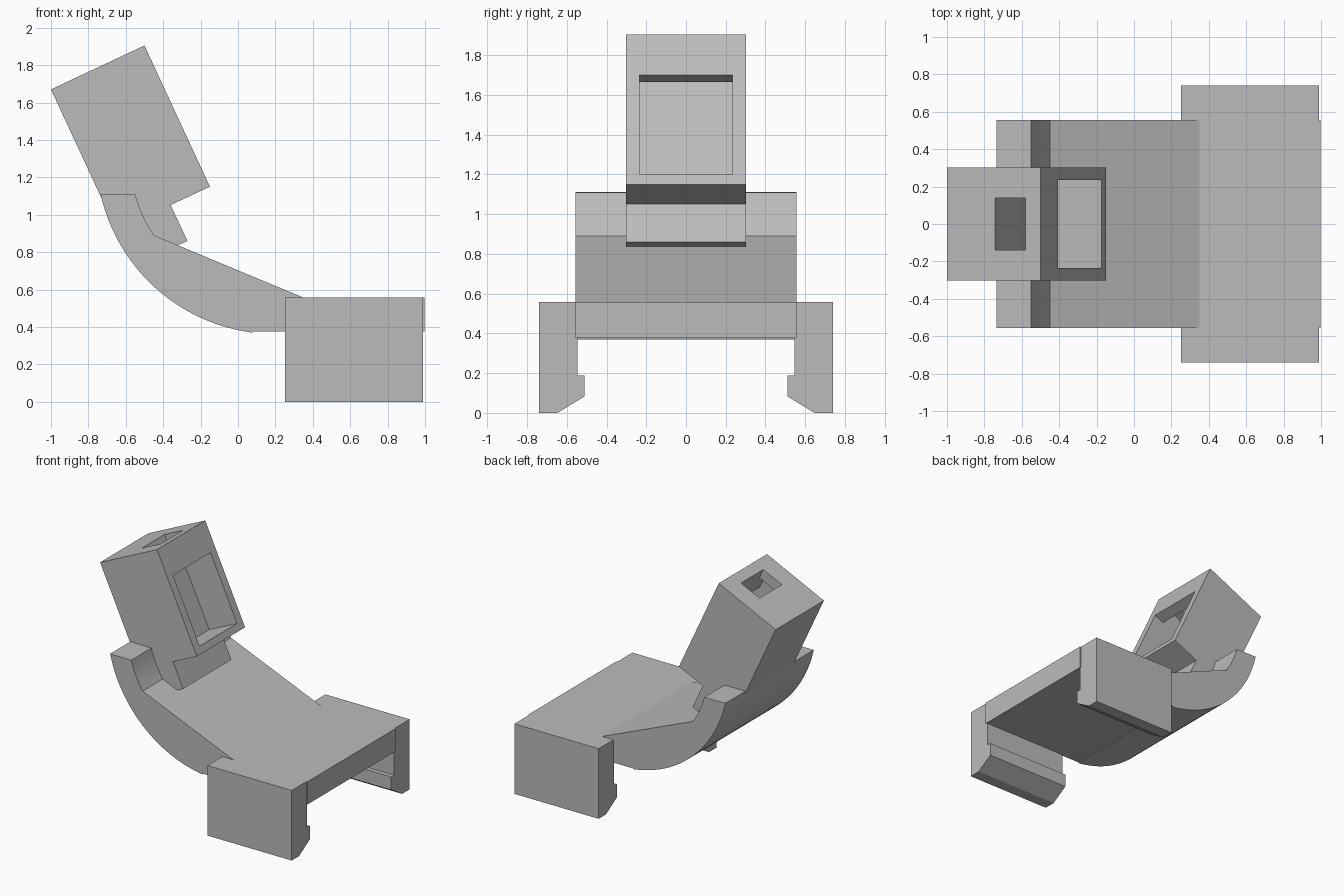
import bpy, math

cube = bpy.data.objects.get("Cube")
if cube:
    bpy.data.objects.remove(cube, do_unlink=True)

grey = bpy.data.materials.new("plain_grey")
grey.use_nodes = True
grey.diffuse_color = (0.5, 0.5, 0.5, 1)
grey.node_tree.nodes["Principled BSDF"].inputs["Base Color"].default_value = (0.5, 0.5, 0.5, 1)


def prism(name, profile, low, high, axis="Y"):
    """Extrude a closed (horizontal, z) profile along the X or Y axis."""
    def place(u, z, t):
        return (u, t, z) if axis == "Y" else (t, u, z)
    n = len(profile)
    verts = [place(u, z, t) for t in (low, high) for u, z in profile]
    faces = [list(range(n)), list(range(n, 2 * n))]
    faces += [(i, (i + 1) % n, (i + 1) % n + n, i + n) for i in range(n)]
    mesh = bpy.data.meshes.new(name)
    mesh.from_pydata(verts, [], faces)
    mesh.materials.append(grey)
    obj = bpy.data.objects.new(name, mesh)
    bpy.context.collection.objects.link(obj)
    bpy.ops.object.select_all(action="DESELECT")
    obj.select_set(True)
    bpy.context.view_layer.objects.active = obj
    bpy.ops.object.mode_set(mode="EDIT")
    bpy.ops.mesh.select_all(action="SELECT")
    bpy.ops.mesh.normals_make_consistent(inside=False)
    bpy.ops.object.mode_set(mode="OBJECT")
    return obj


def arc(radius, start, end, steps):
    """Points on a circle around the centre shared by both arm curves."""
    angles = [math.radians(start + (end - start) * i / steps) for i in range(steps + 1)]
    return [(0.2 + radius * math.cos(a), 1.32 + radius * math.sin(a)) for a in angles]


def cut(target, cutter):
    cutter.hide_render = True
    mod = target.modifiers.new("cut", "BOOLEAN")
    mod.operation = "DIFFERENCE"
    mod.solver = "EXACT"
    mod.object = cutter
    bpy.context.view_layer.objects.active = target
    bpy.ops.object.modifier_apply(modifier=mod.name)
    bpy.data.objects.remove(cutter, do_unlink=True)


# Curved arm that runs into the flat plate
arm = prism("curved_arm",
            arc(0.958, 262.7, 192.6, 24) + arc(0.779, 195.7, 213.5, 8)
            + [(0.35, 0.557), (0.998, 0.557), (0.998, 0.376), (0.08, 0.376)],
            -0.555, 0.555)
bpy.context.view_layer.objects.active = arm
arm.select_set(True)
bpy.ops.object.shade_smooth_by_angle(angle=math.radians(20))

# Hooked clamp jaws on both sides of the plate
jaw = [(0.74, 0), (0.74, 0.557), (0.555, 0.557), (0.555, 0.376), (0.545, 0.376),
       (0.545, 0.187), (0.51, 0.187), (0.51, 0.083), (0.647, 0)]
for side, name in ((1, "back_jaw"), (-1, "front_jaw")):
    prism(name, [(side * y, z) for y, z in jaw], 0.25, 0.99, "X")

# Tilted housing with its stem sunk into the arm
housing = prism("tilted_housing",
                [(-1, 1.67), (-0.5, 1.905), (-0.15, 1.15), (-0.36, 1.052),
                 (-0.27, 0.86), (-0.5, 0.755), (-0.6, 0.83), (-0.74, 1.11)],
                -0.303, 0.303)

TILT = math.radians(25)


def tilted(depth, up):
    """Point at a depth behind the housing window face and a height along it."""
    return (-0.15 - depth * math.cos(TILT) - up * math.sin(TILT),
            1.15 - depth * math.sin(TILT) + up * math.cos(TILT))


# Window pocket with a lip at its upper edge
pocket = [(-0.1, 0.055), (0.27, 0.055), (0.27, 0.75), (0.085, 0.75), (0.085, 0.607), (-0.1, 0.607)]
cut(housing, prism("pocket_cutter", [tilted(*p) for p in pocket], -0.235, 0.235))

# Opening through the housing top
opening = [(0.088, 0.6), (0.268, 0.6), (0.268, 0.95), (0.088, 0.95)]
cut(housing, prism("opening_cutter", [tilted(*p) for p in opening], -0.14, 0.14))
